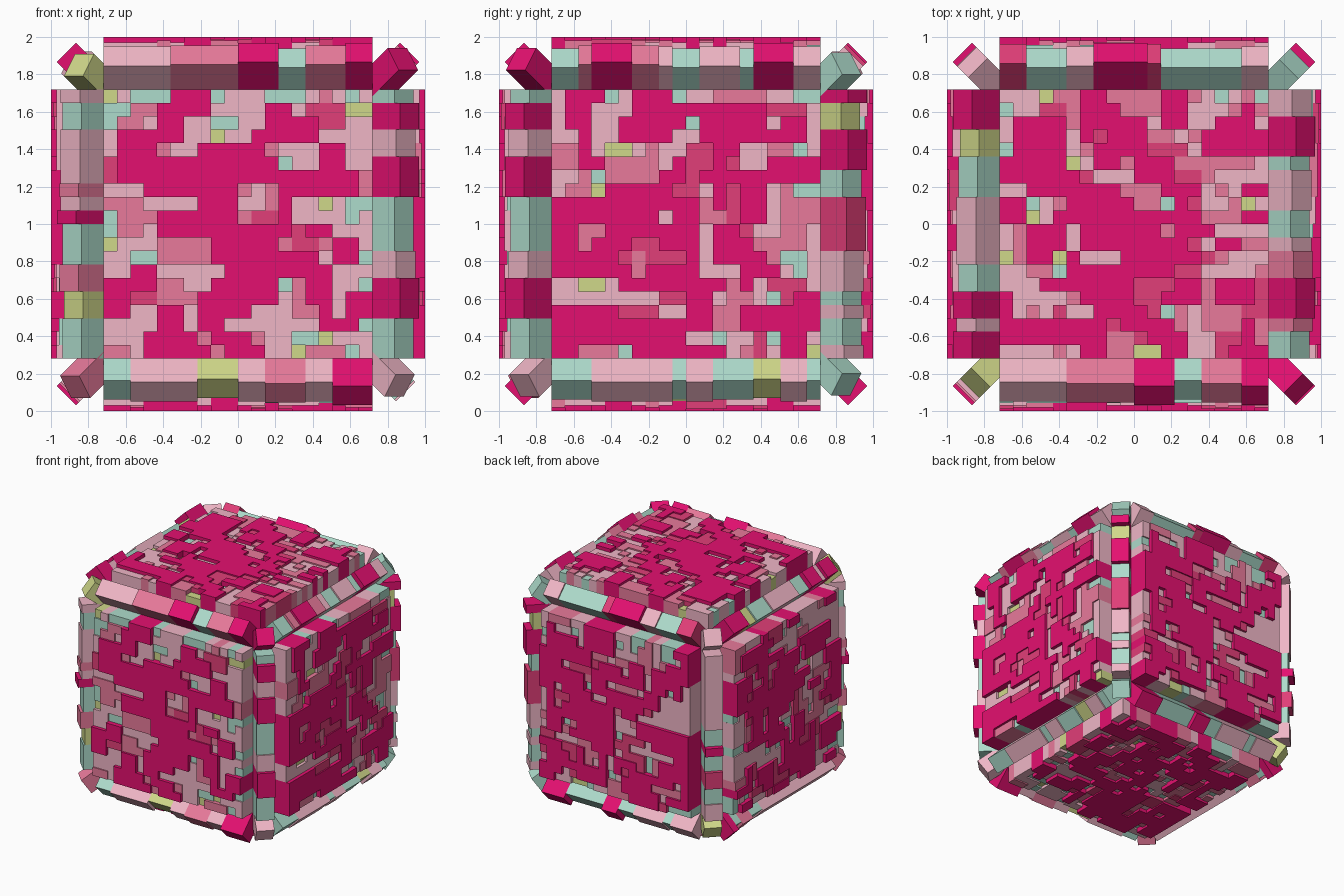
import bpy, random
from math import sqrt
from mathutils import Matrix, Vector

if "Cube" in bpy.data.objects:
    bpy.data.objects.remove(bpy.data.objects["Cube"])

random.seed(7)
A = 0.72            # half size of the inner cube
N = 20              # cells along one face
C = 2 * A / N       # cell size
MID = Vector((0, 0, 1))


def lin(c):
    c /= 255
    return c / 12.92 if c <= 0.04045 else ((c + 0.055) / 1.055) ** 2.4


# Palette from the lowest to the highest level: (name, colour, height)
LEVELS = [("olive", (208, 216, 138), 0.225), ("mint", (174, 220, 204), 0.238),
          ("pale_pink", (240, 182, 198), 0.250), ("pink", (232, 122, 155), 0.261),
          ("rose", (225, 62, 120), 0.269), ("magenta", (228, 16, 112), 0.280)]
MATS = []
for name, rgb, h in LEVELS:
    m = bpy.data.materials.new(name)
    m.diffuse_color = (*[lin(c) for c in rgb], 1)
    m.use_nodes = True
    m.node_tree.nodes["Principled BSDF"].inputs["Base Color"].default_value = m.diffuse_color
    MATS.append(m)


def make(name, verts, faces, levels):
    me = bpy.data.meshes.new(name)
    me.from_pydata([v + MID for v in verts], [], faces)
    for m in MATS:
        me.materials.append(m)
    for p, l in zip(me.polygons, levels):
        p.material_index = l
    ob = bpy.data.objects.new(name, me)
    bpy.context.collection.objects.link(ob)
    return ob


class Builder:
    """Collects quads in a local frame u, v, n placed at an origin."""
    def __init__(self, u, v, n, origin):
        self.f = Matrix((u, v, n)).transposed()
        self.o = origin
        self.v, self.q, self.l = [], [], []

    def quad(self, pts, level):
        k = len(self.v)
        self.v += [self.f @ Vector(p) + self.o for p in pts]
        self.q.append((k, k + 1, k + 2, k + 3))
        self.l.append(level)

    def box(self, x0, x1, y0, y1, z0, z1, level):
        p = [(x, y, z) for z in (z0, z1) for y in (y0, y1) for x in (x0, x1)]
        for i in ((0, 2, 3, 1), (4, 5, 7, 6), (0, 1, 5, 4),
                  (1, 3, 7, 5), (3, 2, 6, 7), (2, 0, 4, 6)):
            self.quad([p[k] for k in i], level)

    def done(self, name):
        return make(name, self.v, self.q, self.l)


def plate_grid():
    """Level of every cell: overlapping random rectangles, the highest wins."""
    g = [[random.choices((0, 1, 2, 3), (1, 3, 5, 1))[0]] * N for _ in range(N)]
    for j in range(N):
        for i in range(0, N, 2):
            g[j][i] = random.choices((0, 1, 2, 3), (1, 4, 7, 1))[0]
            g[j][i + 1] = g[j][i] if random.random() < 0.5 else 2
    for _ in range(170):
        w, d = random.choice(((1, 2), (2, 1), (2, 2), (3, 2), (2, 3), (3, 1), (1, 3), (4, 2)))
        lv = random.choices((1, 2, 3, 4, 5), (1, 5, 4, 2, 9))[0]
        x, y = random.randint(0, N - w), random.randint(0, N - d)
        for j in range(y, y + d):
            for i in range(x, x + w):
                g[j][i] = max(g[j][i], lv)
    return g


def plates(name, u, v, n):
    b = Builder(u, v, n, n * A)
    g = plate_grid()

    def hgt(i, j):
        return LEVELS[g[j][i]][2] if 0 <= i < N and 0 <= j < N else 0.0

    for j in range(N):
        for i in range(N):
            x0, y0, h, lv = -A + i * C, -A + j * C, hgt(i, j), g[j][i]
            x1, y1 = x0 + C, y0 + C
            c = [(x0, y0), (x1, y0), (x1, y1), (x0, y1)]
            b.quad([(*p, h) for p in c], lv)
            # step walls down to lower neighbours
            for k, (di, dj) in enumerate(((0, -1), (1, 0), (0, 1), (-1, 0))):
                low = hgt(i + di, j + dj)
                if low < h:
                    p, q = c[k], c[(k + 1) % 4]
                    b.quad([(*p, low), (*q, low), (*q, h), (*p, h)], lv)
    b.done(name)


X, Y, Z = Vector((1, 0, 0)), Vector((0, 1, 0)), Vector((0, 0, 1))

# Plated faces on the six sides
for name, n, u in (("front", -Y, X), ("back", Y, -X), ("right", X, Y),
                   ("left", -X, -Y), ("top", Z, X), ("bottom", -Z, X)):
    plates(name + "_plates", u, n.cross(u), n)

# Segmented diagonal ribs along the twelve edges
k = 0
for axis, p, q in ((X, Y, Z), (Y, Z, X), (Z, X, Y)):
    for s in (-1, 1):
        for t in (-1, 1):
            n = (p * s + q * t).normalized()
            b = Builder(axis, n.cross(axis), n, (p * s + q * t) * A)
            i = 0
            while i < N:
                w = min(random.choice((1, 2, 2, 3)), N - i)
                lv = random.choices(range(6), (2, 5, 6, 3, 1, 5))[0]
                b.box(-A + i * C, -A + (i + w) * C, -C, C, 0, LEVELS[lv][2], lv)
                i += w
            k += 1
            b.done("edge_rib_%02d" % k)

# Corner blocks: (x, y, z signs) with their palette level
CORNERS = [((-1, -1, 1), 0), ((1, -1, 1), 5), ((-1, -1, -1), 3), ((1, -1, -1), 2),
           ((-1, 1, 1), 2), ((1, 1, 1), 1), ((-1, 1, -1), 0), ((1, 1, -1), 1)]
for k, (s, lv) in enumerate(CORNERS):
    d = Vector(s)
    n = d.normalized()
    u = Z.cross(n).normalized()
    b = Builder(u, n.cross(u), n, d * A)
    b.box(-C, C, -C, C, -0.02, LEVELS[lv][2], lv)
    b.done("corner_block_%d" % (k + 1))

# Inner core closing the grooves
core = Builder(X, Y, Z, Vector((0, 0, 0)))
core.box(-A, A, -A, A, -A, A, 2)
core.done("core")
